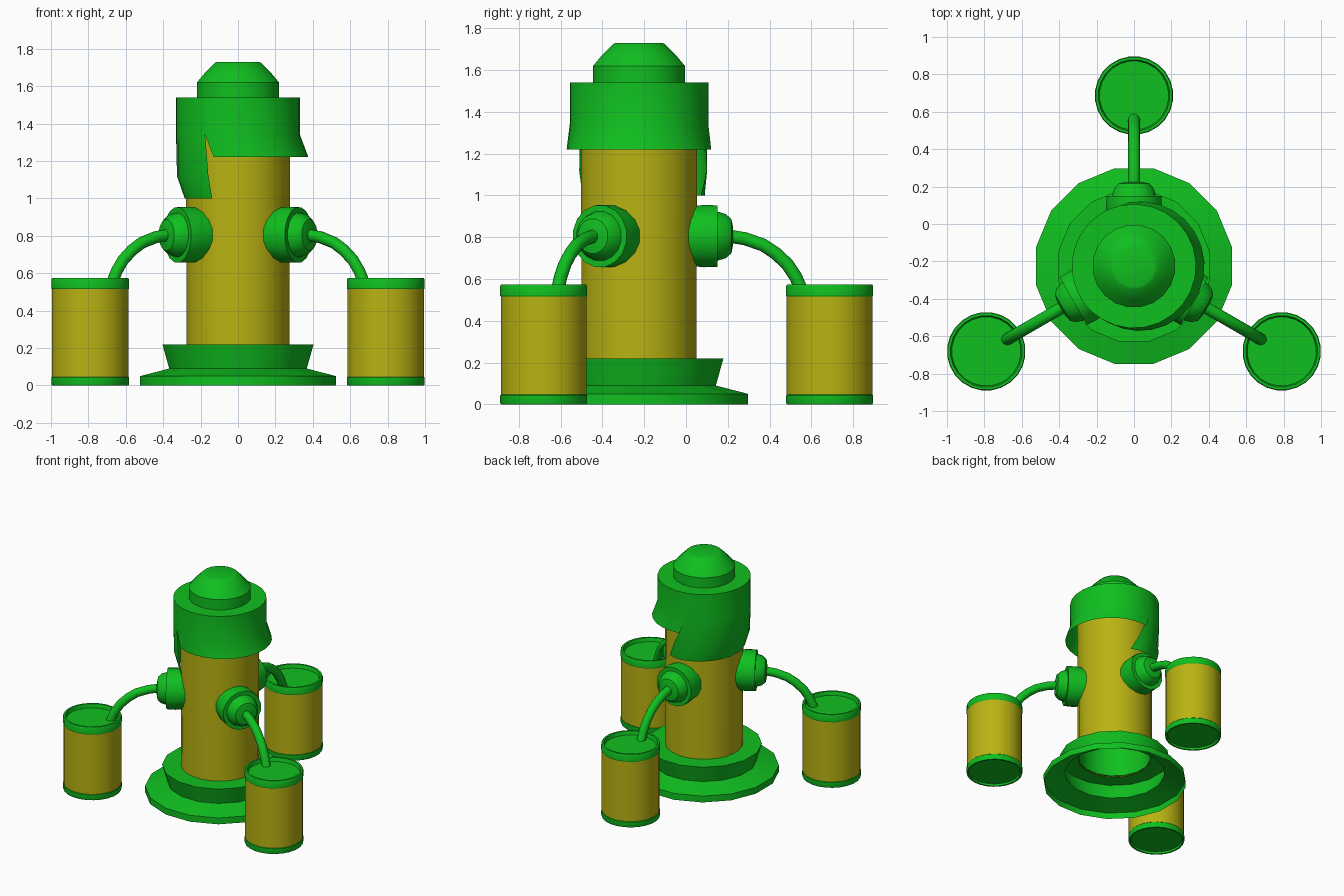
import bpy, bmesh
from math import sin, cos, pi, radians
from mathutils import Matrix, Vector

if "Cube" in bpy.data.objects:
    bpy.data.objects.remove(bpy.data.objects["Cube"])

CENTRE = Vector((0, -0.225, 0))


def material(name, rgb):
    m = bpy.data.materials.new(name)
    m.diffuse_color = (*rgb, 1)
    m.use_nodes = True
    m.node_tree.nodes["Principled BSDF"].inputs["Base Color"].default_value = m.diffuse_color
    return m


GREEN = material("green", (0.005, 0.52, 0.014))
YELLOW = material("yellow", (0.485, 0.45, 0.006))


def finish(name, bm, mat, matrix, recalc=False):
    bmesh.ops.remove_doubles(bm, verts=bm.verts, dist=1e-5)
    if recalc:
        bmesh.ops.recalc_face_normals(bm, faces=bm.faces)
    me = bpy.data.meshes.new(name)
    bm.to_mesh(me)
    bm.free()
    me.materials.append(mat)
    ob = bpy.data.objects.new(name, me)
    bpy.context.collection.objects.link(ob)
    ob.matrix_world = matrix
    bpy.ops.object.select_all(action='DESELECT')
    ob.select_set(True)
    bpy.context.view_layer.objects.active = ob
    bpy.ops.object.shade_smooth_by_angle(angle=radians(30))
    return ob


def bridge(bm, a, b, closed):
    n = len(a)
    for i in range(n if closed else n - 1):
        j = (i + 1) % n
        bm.faces.new((a[i], a[j], b[j], b[i]))


def lathe(name, profile, mat, sides, matrix, cap_start=False, cap_end=False):
    """Spin (radius, height) points around z."""
    bm = bmesh.new()
    rings = []
    for r, z in profile:
        rings.append([bm.verts.new((r * cos(2 * pi * (i + .5) / sides),
                                    r * sin(2 * pi * (i + .5) / sides), z))
                      for i in range(sides)])
    for a, b in zip(rings, rings[1:]):
        bridge(bm, a, b, True)
    if cap_start:
        bm.faces.new(rings[0][::-1])
    if cap_end:
        bm.faces.new(rings[-1])
    return finish(name, bm, mat, matrix)


def sheets(name, panels, mat, matrix, n=16):
    """Curved hanging panels welded together; each row is
    (z, start angle, end angle, radius function)."""
    bm = bmesh.new()
    for rows in panels:
        lines = []
        for z, a0, a1, rad in rows:
            angles = [radians(a0 + (a1 - a0) * i / n) for i in range(n + 1)]
            lines.append([bm.verts.new((rad(a) * cos(a), rad(a) * sin(a), z)) for a in angles])
        for a, b in zip(lines, lines[1:]):
            bridge(bm, b, a, False)
        # flat top out to the panel's upper row
        inner = [bm.verts.new((v.co.x * .64, v.co.y * .64, v.co.z)) for v in lines[0]]
        bridge(bm, lines[0], inner, False)
    return finish(name, bm, mat, matrix)


def tube(name, path, radius, mat, matrix, sides=14):
    """Round pipe along a path in the local xz plane."""
    bm = bmesh.new()
    pts = [Vector((x, 0, z)) for x, z in path]
    rings = []
    for i, p in enumerate(pts):
        t = (pts[min(i + 1, len(pts) - 1)] - pts[max(i - 1, 0)]).normalized()
        side = Vector((0, 1, 0))
        up = side.cross(t)
        rings.append([bm.verts.new(p + radius * (side * cos(2 * pi * k / sides)
                                                 + up * sin(2 * pi * k / sides)))
                      for k in range(sides)])
    for a, b in zip(rings, rings[1:]):
        bridge(bm, a, b, True)
    return finish(name, bm, mat, matrix, recalc=True)


body = Matrix.Translation(CENTRE)

# stepped hollow base, with a collar running up inside the column
lathe("base", [(.533, 0), (.533, .05), (.375, .09), (.412, .22), (.268, .22), (.268, .6)],
      GREEN, 16, body)

# main column
lathe("column", [(.277, .215), (.281, 1.54)], YELLOW, 24, body)

# cap: flared skirt on one side, long torn flap on the other
band = lambda a: .332
sheets("cap", [
    [(1.54, 238, 462, band), (1.34, 238, 462, band),
     (1.22, 247, 454, lambda a: .345 + .032 * cos(a))],
    [(1.54, 102, 238, band), (1.34, 102, 238, band),
     (1.12, 84, 241, lambda a: .327),
     (1.0, 73, 243, lambda a: .32 - .035 * abs(cos(a)))]], GREEN, body)
lathe("cap_dome", [(.222, 1.54), (.222, 1.62), (.18, 1.67), (.125, 1.725), (.11, 1.73)],
      GREEN, 20, body, cap_end=True)

# three outlets, each with a pipe and a canister
for label, angle in (("back", 90), ("left", 210), ("right", 330)):
    spin = body @ Matrix.Rotation(radians(angle), 4, 'Z')
    outward = spin @ Matrix.Translation((0, 0, .805)) @ Matrix.Rotation(pi / 2, 4, 'Y')
    lathe(label + "_outlet", [(.142, .22), (.152, .31), (.15, .375), (.12, .375),
                              (.108, .415), (.084, .442), (.045, .45)],
          GREEN, 16, outward, cap_end=True)
    tube(label + "_pipe", [(.43, .805), (.51, .792), (.595, .762), (.655, .722),
                           (.71, .67), (.75, .61), (.785, .53)], .032, GREEN, spin)
    can = spin @ Matrix.Translation((.912, 0, 0))
    lathe(label + "_canister_body", [(.207, .045), (.207, .52)], YELLOW, 24, can)
    lathe(label + "_canister_lid", [(.207, .515), (.210, .52), (.210, .565), (.206, .573),
                                    (.192, .573), (.185, .545)],
          GREEN, 24, can, cap_end=True)
    lathe(label + "_canister_foot", [(.19, .015), (.195, 0), (.207, 0), (.210, .008),
                                     (.210, .042), (.207, .046)], GREEN, 24, can, cap_start=True)
